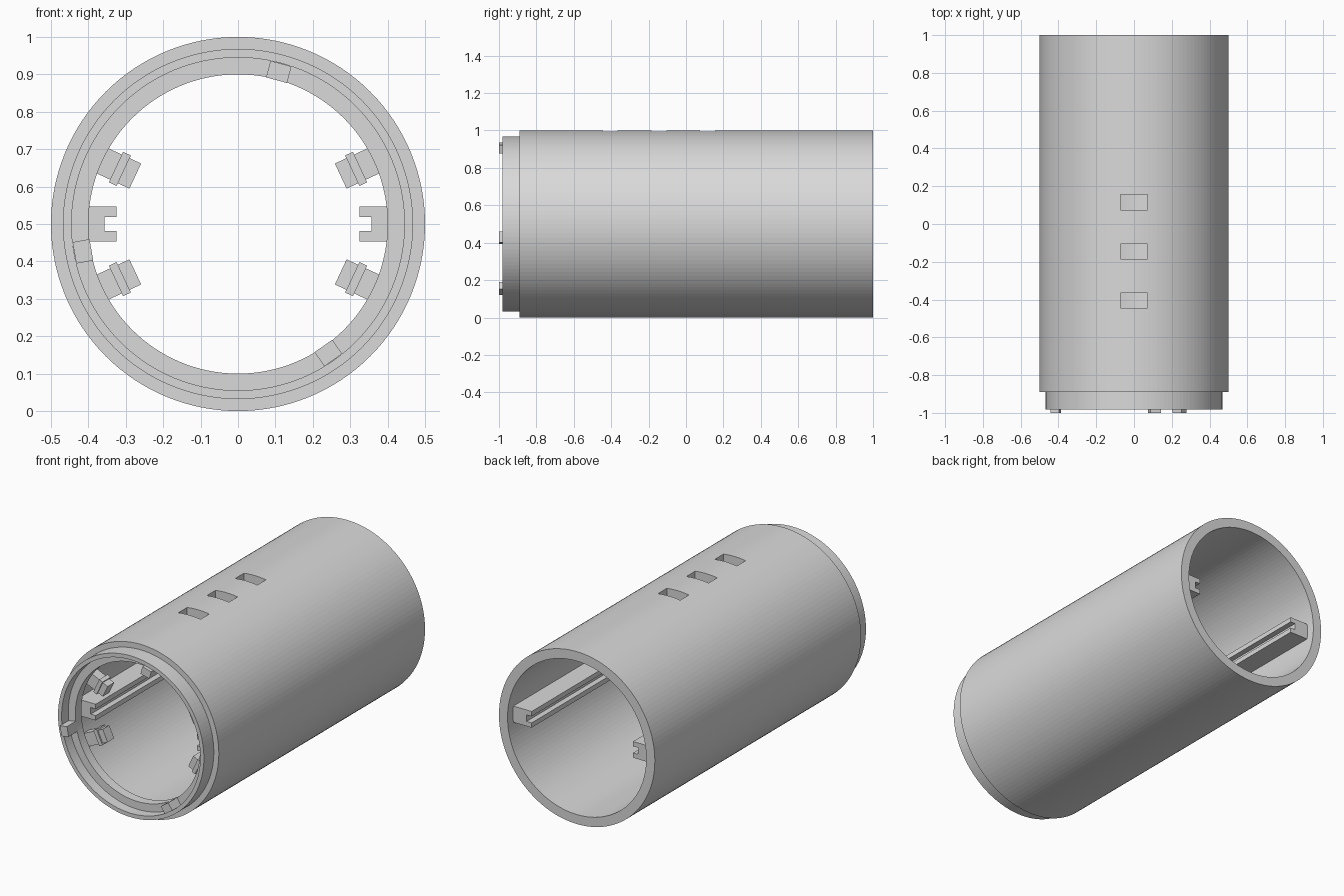
import bpy
import bmesh
from math import cos, sin, pi, radians
from mathutils import Matrix, Vector

cube = bpy.data.objects.get("Cube")
if cube:
    bpy.data.objects.remove(cube, do_unlink=True)

AXIS_Z = 0.5
GREY = (0.7, 0.7, 0.7, 1)

grey = bpy.data.materials.new("plain grey")
grey.use_nodes = True
grey.diffuse_color = GREY
grey.node_tree.nodes["Principled BSDF"].inputs["Base Color"].default_value = GREY


def finish(name, bm):
    bmesh.ops.recalc_face_normals(bm, faces=bm.faces)
    mesh = bpy.data.meshes.new(name)
    bm.to_mesh(mesh)
    bm.free()
    mesh.materials.append(grey)
    obj = bpy.data.objects.new(name, mesh)
    bpy.context.collection.objects.link(obj)
    return obj


def lathe(name, profile, segments=128):
    """Closed (radius, y) profile turned around the tube axis."""
    bm = bmesh.new()
    rings = []
    for i in range(segments):
        a = 2 * pi * i / segments
        rings.append([bm.verts.new((r * cos(a), y, AXIS_Z + r * sin(a))) for r, y in profile])
    n = len(profile)
    for i in range(segments):
        p, q = rings[i], rings[(i + 1) % segments]
        for j in range(n):
            k = (j + 1) % n
            bm.faces.new((p[j], p[k], q[k], q[j]))
    return finish(name, bm)


def prism(name, section, y0, y1, angle=0):
    """(radial, tangential) section run along y, turned to an angle around the axis."""
    bm = bmesh.new()
    face = bm.faces.new([bm.verts.new((r, y0, t)) for r, t in section])
    ext = bmesh.ops.extrude_face_region(bm, geom=[face])
    verts = [v for v in ext["geom"] if isinstance(v, bmesh.types.BMVert)]
    bmesh.ops.translate(bm, verts=verts, vec=(0, y1 - y0, 0))
    turn = Matrix.Translation(Vector((0, 0, AXIS_Z))) @ Matrix.Rotation(-radians(angle), 4, "Y")
    bmesh.ops.transform(bm, matrix=turn, verts=bm.verts)
    return finish(name, bm)


def bar(r0, r1, half):
    return [(r0, -half), (r1, -half), (r1, half), (r0, half)]


# Thin-walled tube with a stepped collar and an inner flange at the front
tube = lathe("tube_body", [(0.5, -0.89), (0.5, 1), (0.445, 1), (0.445, -0.865),
                           (0.4, -0.865), (0.4, -0.92), (0.445, -0.92),
                           (0.445, -0.981), (0.468, -0.981), (0.468, -0.89)])

# Three windows through the top wall
for i in range(3):
    y = -0.405 + 0.26 * i
    cutter = prism("window_cutter", bar(0.3, 0.6, 0.071), y - 0.04, y + 0.04, 90)
    cutter.hide_render = True
    mod = tube.modifiers.new("window", "BOOLEAN")
    mod.operation = "DIFFERENCE"
    mod.solver = "EXACT"
    mod.object = cutter
    bpy.context.view_layer.objects.active = tube
    bpy.ops.object.modifier_apply(modifier=mod.name)
    bpy.data.objects.remove(cutter, do_unlink=True)

# Locking tabs standing on the flange
for i in range(3):
    prism(f"locking_tab_{i + 1}", bar(0.398, 0.444, 0.029), -1, -0.915, 75 + 115 * i)

# Slotted rails along both inner sides
channel = [(0.45, -0.047), (0.325, -0.047), (0.325, -0.019), (0.357, -0.019),
           (0.357, 0.019), (0.325, 0.019), (0.325, 0.047), (0.45, 0.047)]
for side, angle in (("left", 0), ("right", 180)):
    prism(f"{side}_rail", channel, -0.84, 0.95, angle)

# Clips above and below the rails: a block with a wider slab around it
for side, base in (("left", 0), ("right", 180)):
    for place, tilt in (("a", 25), ("b", -25)):
        prism(f"{side}_clip_block_{place}", bar(0.303, 0.45, 0.037), -0.825, -0.765, base + tilt)
        prism(f"{side}_clip_slab_{place}", bar(0.337, 0.36, 0.045), -0.833, -0.757, base + tilt)
